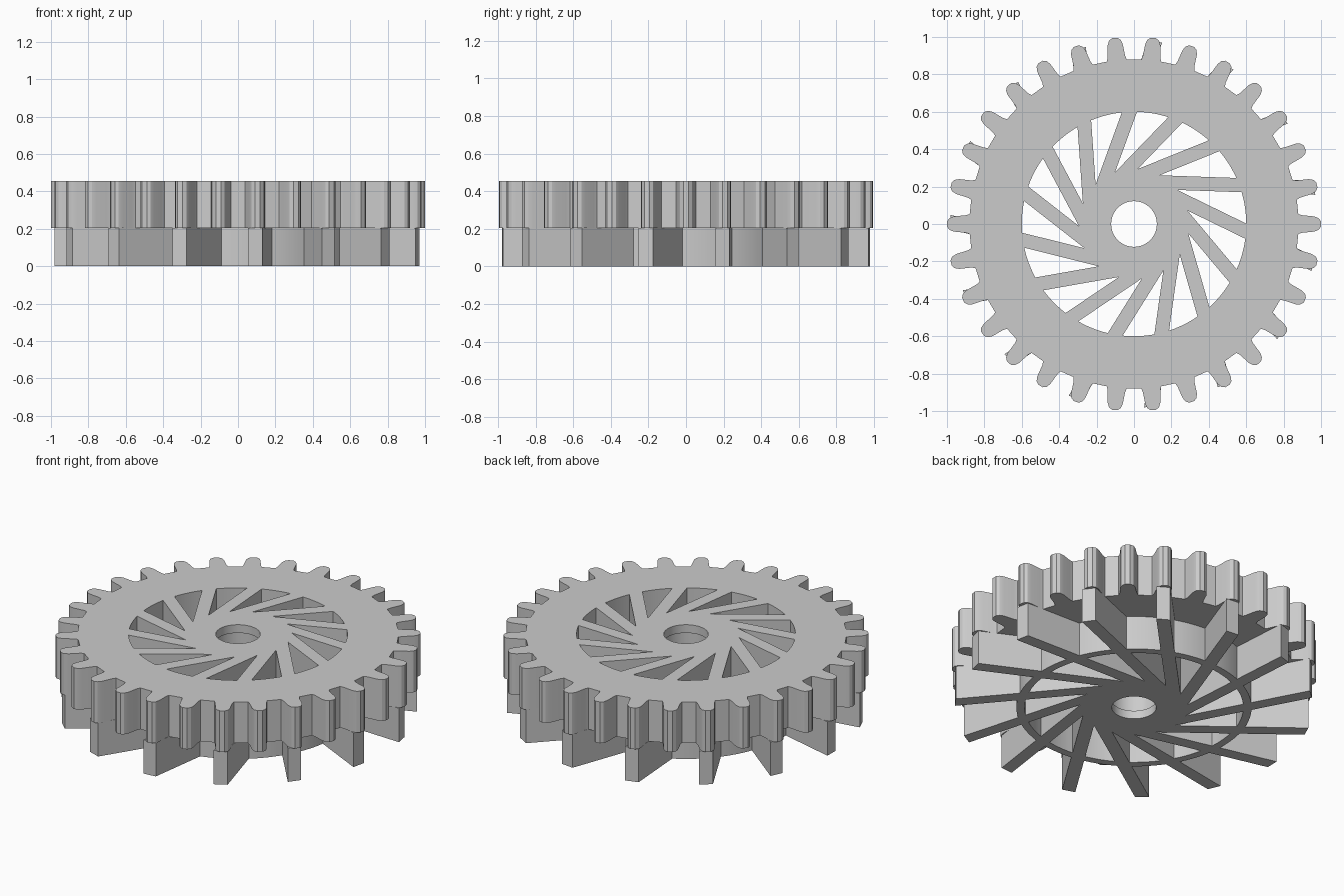
import bpy, bmesh
from math import radians, degrees, sin, cos, asin, sqrt

if "Cube" in bpy.data.objects:
    bpy.data.objects.remove(bpy.data.objects["Cube"], do_unlink=True)

TEETH, BLADES = 30, 15
STEP = 360 / BLADES
FIRST = -2                              # direction of the first blade
INNER, OUTER = 0.19, 0.265              # offsets of the blade sides from the axis
WINDOW_R, RING_R, BLADE_R = 0.6, 0.645, 0.982
HUB_R, BORE_R, LIP = 0.135, 0.122, 0.05
SPLIT, TOP = 0.205, 0.455


def polar(r, deg):
    return r * cos(radians(deg)), r * sin(radians(deg))


def arc(r, start, end, steps):
    return [polar(r, start + (end - start) * i / steps) for i in range(steps + 1)]


def circle(r):
    return arc(r, 0, 360, 64)[:-1]


def on_side(offset, r):
    """Angle from the blade direction where a blade side reaches radius r."""
    return degrees(asin(offset / r))


def plate(name, loops, bottom, top):
    """Extrude an outline with holes between two heights."""
    curve = bpy.data.curves.new(name, "CURVE")
    curve.dimensions = "2D"
    curve.fill_mode = "BOTH"
    curve.extrude = (top - bottom) / 2
    for loop in loops:
        spline = curve.splines.new("POLY")
        spline.points.add(len(loop) - 1)
        for point, (x, y) in zip(spline.points, loop):
            point.co = (x, y, 0, 1)
        spline.use_cyclic_u = True
    obj = bpy.data.objects.new(name, curve)
    bpy.context.collection.objects.link(obj)
    obj.location.z = (bottom + top) / 2
    bpy.ops.object.select_all(action="DESELECT")
    obj.select_set(True)
    bpy.context.view_layer.objects.active = obj
    bpy.ops.object.convert(target="MESH")
    obj = bpy.context.object
    bm = bmesh.new()
    bm.from_mesh(obj.data)
    bmesh.ops.remove_doubles(bm, verts=bm.verts, dist=0.0001)
    bmesh.ops.recalc_face_normals(bm, faces=bm.faces)
    bm.to_mesh(obj.data)
    bm.free()
    bpy.ops.object.shade_smooth_by_angle(angle=radians(30))
    return obj


# Toothed outline
flank = [(0.88, 3.5), (0.9, 3.0), (0.965, 2.4), (0.988, 1.8), (1.0, 0.8)]
gear_outline = []
for i in range(TEETH):
    mid = i * 360 / TEETH
    gear_outline += [polar(r, mid - a) for r, a in flank]
    gear_outline += [polar(r, mid + a) for r, a in reversed(flank)]

# Windows between neighbouring spokes, and the outline of ring plus blades
along = (OUTER - INNER * cos(radians(STEP))) / sin(radians(STEP))
tip_r = sqrt(along ** 2 + INNER ** 2)
windows, blade_outline = [], []
for i in range(BLADES):
    aim = FIRST + i * STEP
    windows.append([polar(tip_r, aim + on_side(INNER, tip_r))]
                   + arc(WINDOW_R, aim - STEP + on_side(OUTER, WINDOW_R),
                         aim + on_side(INNER, WINDOW_R), 6))
    blade_outline += [polar(BLADE_R, aim + on_side(INNER, BLADE_R)),
                      polar(BLADE_R, aim + on_side(OUTER, BLADE_R))]
    blade_outline += arc(RING_R, aim + on_side(OUTER, RING_R),
                         aim + STEP + on_side(INNER, RING_R), 6)

# Gear on top, fan blades with their ring below
plate("toothed_gear", [gear_outline, circle(HUB_R)] + windows, SPLIT, TOP)
plate("fan_blades", [blade_outline, circle(HUB_R)] + windows, 0, SPLIT)

# Narrow lips at both ends of the bore
for name, z in (("lower_bore_lip", 0), ("upper_bore_lip", TOP - LIP)):
    plate(name, [circle(HUB_R), circle(BORE_R)], z, z + LIP)
